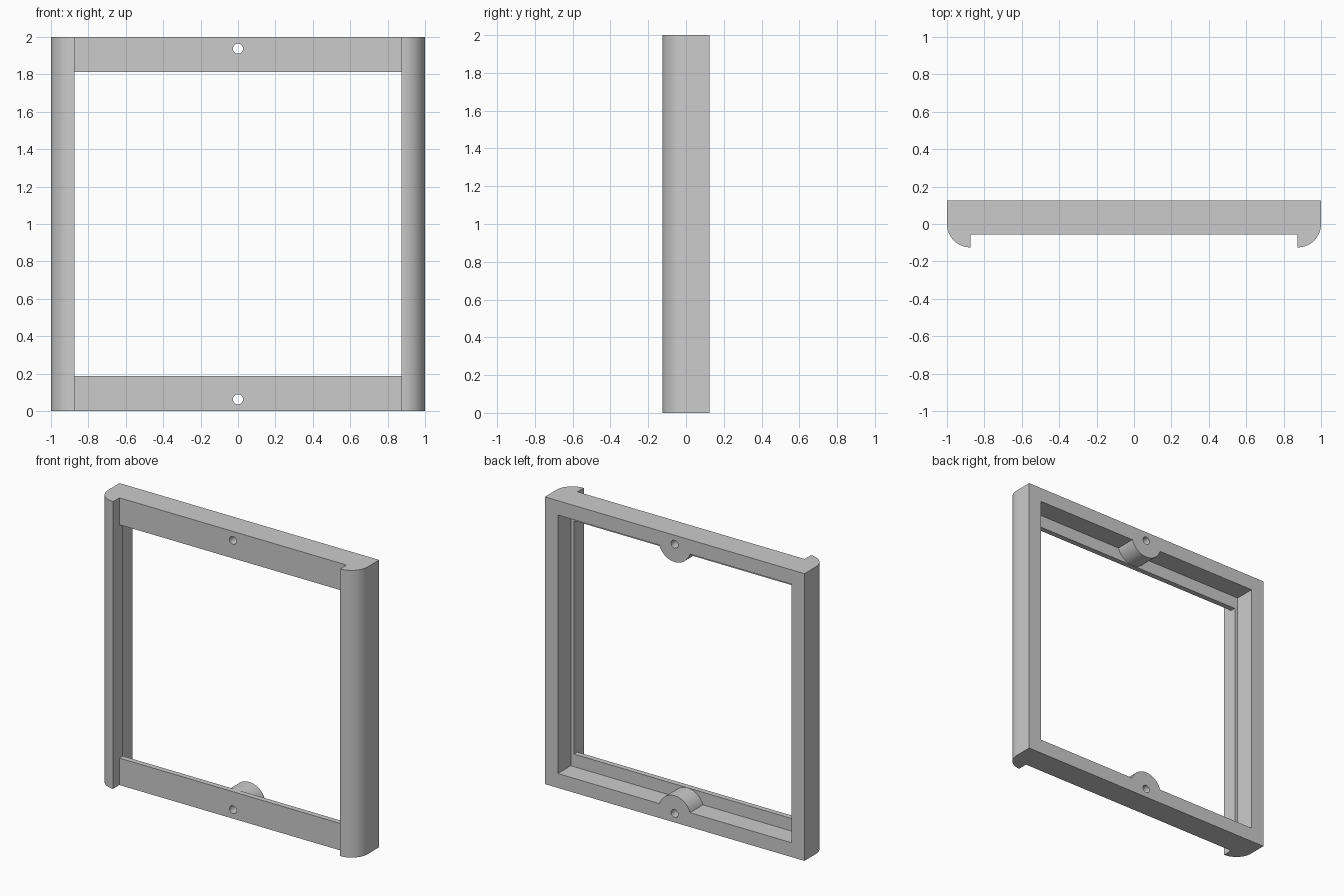
import bpy, bmesh
from math import sin, cos, pi, radians
from mathutils import Vector

old = bpy.data.objects.get("Cube")
if old:
    bpy.data.objects.remove(old, do_unlink=True)

BACK, FRONT, POCKET = 0.125, -0.055, -0.0175   # depths along y
LIP, WALL, R = 0.875, 0.9, 0.125               # half openings, corner radius
RAIL = 0.1875                                  # rail height
HOLE_Z = 0.0625

grey = bpy.data.materials.new("light_grey")
grey.use_nodes = True
grey.diffuse_color = (0.6, 0.6, 0.6, 1)
grey.node_tree.nodes["Principled BSDF"].inputs["Base Color"].default_value = (0.6, 0.6, 0.6, 1)


def prism(name, outline, direction):
    """Extrude a closed outline of 3D points along a direction."""
    bm = bmesh.new()
    face = bm.faces.new([bm.verts.new(p) for p in outline])
    out = bmesh.ops.extrude_face_region(bm, geom=[face])
    verts = [v for v in out["geom"] if isinstance(v, bmesh.types.BMVert)]
    bmesh.ops.translate(bm, verts=verts, vec=Vector(direction))
    bmesh.ops.recalc_face_normals(bm, faces=bm.faces)
    mesh = bpy.data.meshes.new(name)
    bm.to_mesh(mesh)
    bm.free()
    mesh.materials.append(grey)
    obj = bpy.data.objects.new(name, mesh)
    bpy.context.collection.objects.link(obj)
    return obj


def window(name, half_x, margin, y0, y1):
    """Box spanning the frame opening between two depths."""
    pts = [(sx * half_x, y0, 1 + sz * (1 - margin))
           for sx, sz in ((-1, -1), (1, -1), (1, 1), (-1, 1))]
    return prism(name, pts, (0, y1 - y0, 0))


def disc(name, z, r, y0, y1, n):
    """Round bar running front to back."""
    pts = [(r * cos(2 * pi * i / n), y0, z + r * sin(2 * pi * i / n)) for i in range(n)]
    return prism(name, pts, (0, y1 - y0, 0))


def combine(target, tool, operation):
    """Boolean a tool into the target, then discard the tool."""
    tool.hide_render = True
    mod = target.modifiers.new(tool.name, "BOOLEAN")
    mod.operation, mod.object, mod.solver = operation, tool, "EXACT"
    bpy.context.view_layer.objects.active = target
    bpy.ops.object.modifier_apply(modifier=mod.name)
    bpy.data.objects.remove(tool, do_unlink=True)


# Frame: plan outline with rounded front side lips, extruded to full height
steps = 16
arc = [(LIP + R * sin(pi / 2 * i / steps), -R * cos(pi / 2 * i / steps))
       for i in range(steps + 1)]
half = [(LIP, FRONT)] + arc + [(1, BACK)]
plan = half + [(-x, y) for x, y in reversed(half)]
frame = prism("frame", [(x, y, 0) for x, y in plan], (0, 0, 2))

# Through opening and the wider pocket at the back
combine(frame, window("opening", LIP, RAIL, -0.3, 0.3), "DIFFERENCE")
combine(frame, window("pocket", WALL, 1 - WALL, POCKET, 0.3), "DIFFERENCE")

# Half-round screw bosses on both rails, with through holes
for top in (False, True):
    def level(z):
        return 2 - z if top else z
    arc_pts = [(0.124 * cos(radians(a)), -0.035, level(HOLE_Z + 0.124 * sin(radians(a))))
               for a in range(0, 181, 6)]
    boss = prism("boss", arc_pts, (0, BACK + 0.035, 0))
    combine(frame, boss, "UNION")
    combine(frame, disc("screw_hole", level(HOLE_Z), 0.027, -0.3, 0.3, 32), "DIFFERENCE")

# Smooth the rounded faces while keeping edges crisp
for o in bpy.context.selected_objects:
    o.select_set(False)
frame.select_set(True)
bpy.context.view_layer.objects.active = frame
bpy.ops.object.shade_smooth_by_angle(angle=radians(30))
